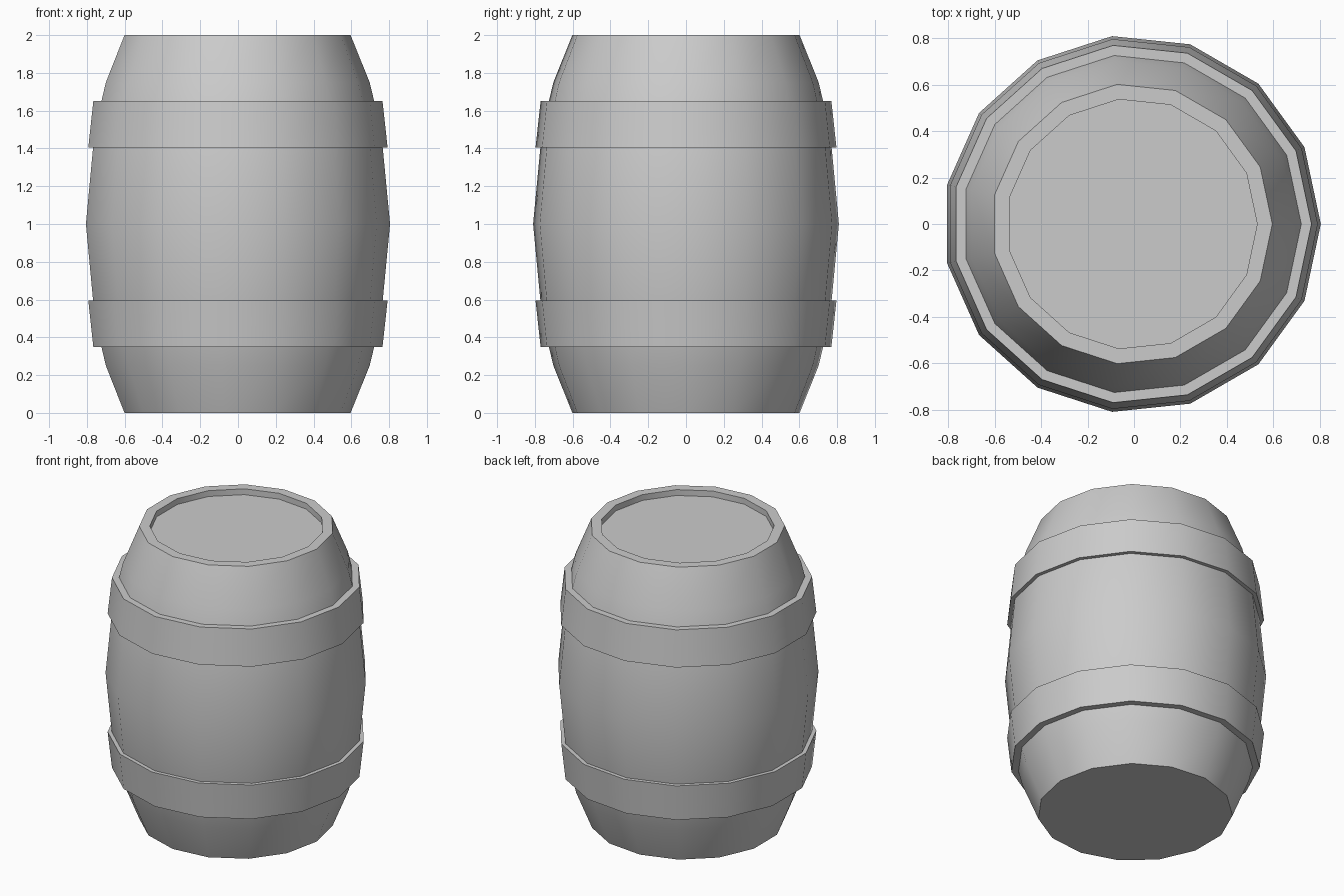
import bpy, bmesh, math

if "Cube" in bpy.data.objects:
    bpy.data.objects.remove(bpy.data.objects["Cube"])

SIDES = 15
CX = -0.009  # odd side count: shift so the bounding box is centred


def lathe(name, profile, cap=False):
    """Spin an (r, z) profile, listed from the bottom up, into a 15-sided part."""
    bm = bmesh.new()
    rings = []
    for r, z in profile:
        rings.append([bm.verts.new((CX + r * math.cos(2 * math.pi * i / SIDES),
                                    r * math.sin(2 * math.pi * i / SIDES), z))
                      for i in range(SIDES)])
    for a, b in zip(rings, rings[1:]):
        for i in range(SIDES):
            j = (i + 1) % SIDES
            bm.faces.new((a[i], a[j], b[j], b[i]))
    if cap:
        bm.faces.new(rings[0][::-1])
        bm.faces.new(rings[-1])
    mesh = bpy.data.meshes.new(name)
    bm.to_mesh(mesh)
    bm.free()
    obj = bpy.data.objects.new(name, mesh)
    bpy.context.collection.objects.link(obj)
    bpy.ops.object.select_all(action='DESELECT')
    obj.select_set(True)
    bpy.context.view_layer.objects.active = obj
    bpy.ops.object.shade_smooth_by_angle(angle=math.radians(30))
    return obj


# Bulging body, with a rim and a sunken lid on top
half = [(0.605, 0), (0.706, 0.25), (0.766, 0.5)]
body = half + [(0.814, 1)] + [(r, 2 - z) for r, z in reversed(half)]
lathe("barrel_body", body + [(0.54, 2), (0.54, 1.96)], cap=True)

# Two tapered hoops, mirrored about the middle
lower = [(0.725, 0.35), (0.774, 0.35), (0.801, 0.595), (0.77, 0.595)]
lathe("lower_hoop", lower)
lathe("upper_hoop", [(r, 2 - z) for r, z in reversed(lower)])
